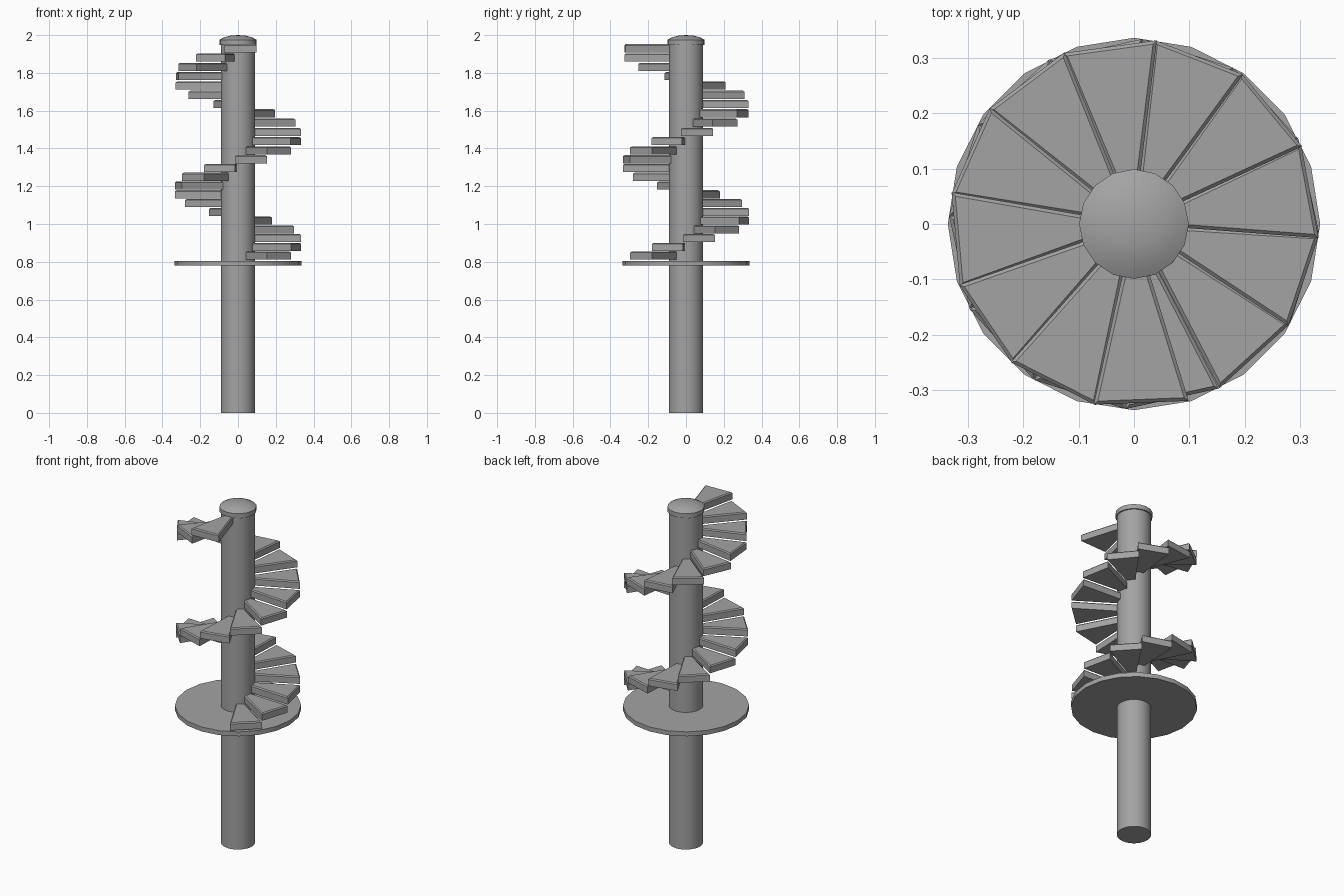
import bpy, bmesh, math

if "Cube" in bpy.data.objects:
    bpy.data.objects.remove(bpy.data.objects["Cube"])

grey = bpy.data.materials.new("stone grey")
grey.diffuse_color = (0.37, 0.37, 0.37, 1.0)
grey.use_nodes = True
grey.node_tree.nodes["Principled BSDF"].inputs["Base Color"].default_value = grey.diffuse_color


def finish(name, bm, smooth=True):
    """Turn a bmesh into a named grey object."""
    bmesh.ops.recalc_face_normals(bm, faces=bm.faces)
    mesh = bpy.data.meshes.new(name)
    bm.to_mesh(mesh)
    bm.free()
    mesh.materials.append(grey)
    ob = bpy.data.objects.new(name, mesh)
    bpy.context.collection.objects.link(ob)
    if smooth:
        bpy.ops.object.select_all(action='DESELECT')
        ob.select_set(True)
        bpy.context.view_layer.objects.active = ob
        bpy.ops.object.shade_smooth_by_angle(angle=math.radians(30))
    return ob


def turned(name, profile, sides):
    """Stack rings of (radius, z); close both ends, radius 0 gives a point."""
    bm = bmesh.new()
    rings = []
    for r, z in profile:
        n = sides if r > 0 else 1
        rings.append([bm.verts.new((r * math.sin(math.tau * k / sides),
                                    r * math.cos(math.tau * k / sides), z))
                      for k in range(n)])
    for a, b in zip(rings, rings[1:]):
        for k in range(sides):
            j = (k + 1) % sides
            if len(b) == 1:
                bm.faces.new((a[k], a[j], b[0]))
            else:
                bm.faces.new((a[k], a[j], b[j], b[k]))
    for ring in (rings[0], rings[-1]):
        if len(ring) > 1:
            bm.faces.new(ring)
    return finish(name, bm)


def step(name, start, top):
    """Wedge tread with a small chamfer round its upper edge."""
    inner, outer, height, span = 0.082, 0.334, 0.043, 29.8
    a, b = math.radians(start), math.radians(start + span)
    corners = [(inner, a), (outer, a), (outer, b), (inner, b)]
    bm = bmesh.new()
    low, high = [[bm.verts.new((r * math.cos(t), r * math.sin(t), z))
                  for r, t in corners] for z in (top - height, top)]
    bm.faces.new(low[::-1])
    cap = bm.faces.new(high)
    for k in range(4):
        j = (k + 1) % 4
        bm.faces.new((low[k], low[j], high[j], high[k]))
    bmesh.ops.bevel(bm, geom=list(cap.edges), offset=0.006, segments=1,
                    affect='EDGES')
    return finish(name, bm, smooth=False)


# Central column, landing disc and domed cap
turned("column", [(0.091, 0), (0.091, 1.96)], 32)
turned("landing", [(0.336, 0.779), (0.336, 0.805)], 20)
turned("cap", [(0.099, 1.948), (0.099, 1.975), (0.075, 1.988),
               (0.04, 1.997), (0, 2.0)], 16)

# Spiral steps: a lower full turn, then a slightly steeper upper flight
for i in range(24):
    lower, upper = min(i, 12), max(i - 12, 0)
    step(f"step_{i + 1}", -62.5 + 30 * lower + 29.08 * upper,
         0.854 + 0.0464 * lower + 0.0492 * upper)
